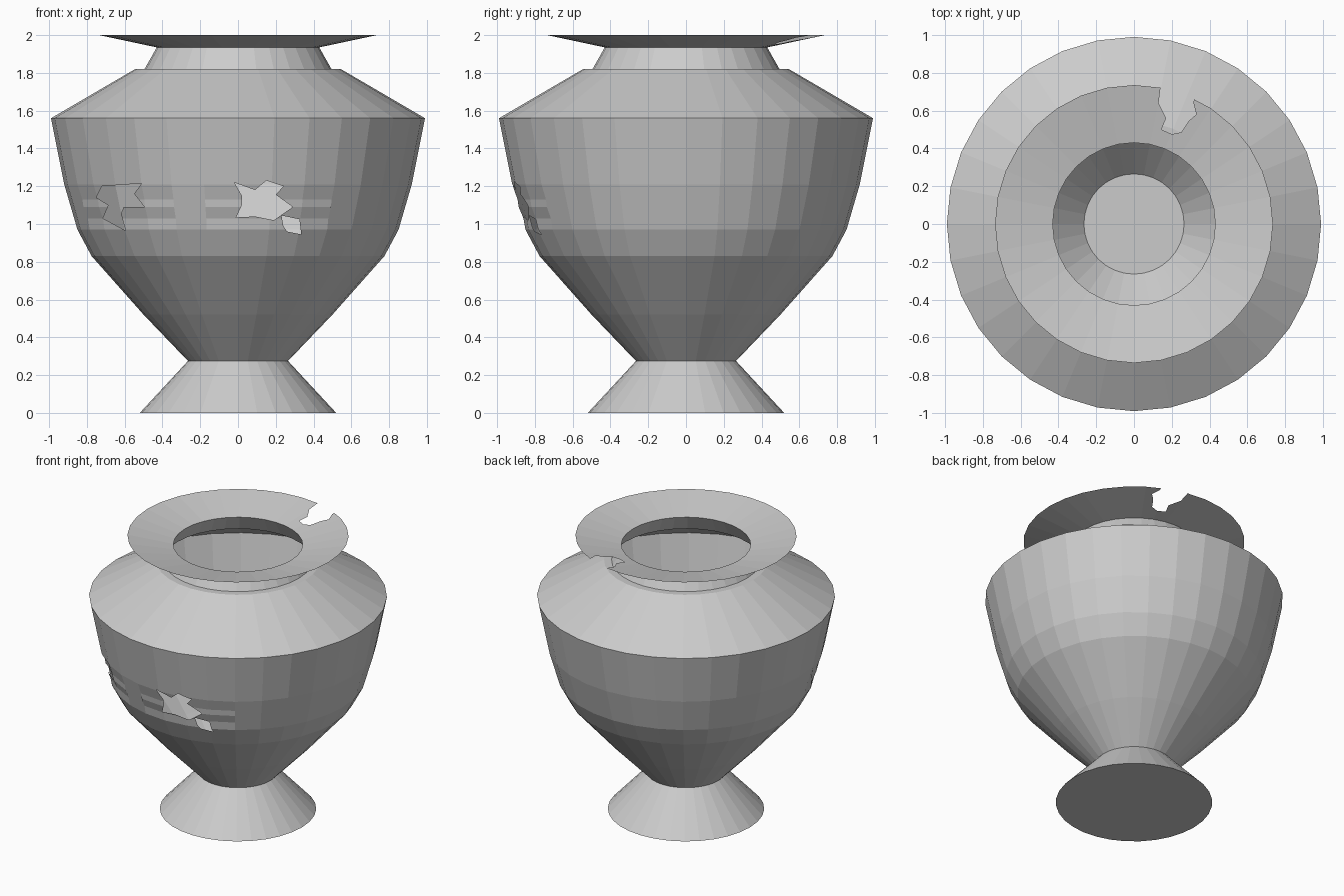
import bpy, bmesh, math
from mathutils import Vector

SIDES = 32

default = bpy.data.objects.get("Cube")
if default:
    bpy.data.objects.remove(default, do_unlink=True)

clay = bpy.data.materials.new("grey_clay")
clay.use_nodes = True
clay.diffuse_color = (0.6, 0.6, 0.6, 1)
clay.node_tree.nodes["Principled BSDF"].inputs["Base Color"].default_value = (0.6, 0.6, 0.6, 1)


def lathe(profile, cap=False):
    """Single-walled surface of revolution, listed bottom to top."""
    bm = bmesh.new()
    rings = []
    for r, z in profile:
        angles = [2 * math.pi * i / SIDES for i in range(SIDES)]
        rings.append([bm.verts.new((r * math.cos(a), r * math.sin(a), z)) for a in angles])
    for low, high in zip(rings, rings[1:]):
        for i in range(SIDES):
            j = (i + 1) % SIDES
            bm.faces.new((low[i], low[j], high[j], high[i]))
    if cap:
        bm.faces.new(rings[0][::-1])
    return bm


def finish(bm, name):
    mesh = bpy.data.meshes.new(name)
    bm.to_mesh(mesh)
    bm.free()
    mesh.materials.append(clay)
    obj = bpy.data.objects.new(name, mesh)
    bpy.context.collection.objects.link(obj)


def slice_faces(bm, faces, point, normal):
    geom = set(faces)
    for f in faces:
        geom.update(f.edges)
        geom.update(f.verts)
    bmesh.ops.bisect_plane(bm, geom=list(geom), dist=1e-5, plane_co=point, plane_no=normal)


def inside(u, v, outline):
    result = False
    for (a, b), (c, d) in zip(outline, outline[1:] + outline[:1]):
        if (b > v) != (d > v) and u < a + (v - b) * (c - a) / (d - b):
            result = not result
    return result


def break_hole(bm, outline, axis, keep):
    """Cut a jagged outline through the wall; axis is the second outline axis."""
    lo = [min(p[k] for p in outline) for k in (0, 1)]
    hi = [max(p[k] for p in outline) for k in (0, 1)]

    def place(u, v):
        co = Vector((u, 0, 0))
        co[axis] = v
        return co

    def nearby():
        found = []
        for f in bm.faces:
            if not keep(f.calc_center_median()):
                continue
            us = [v.co.x for v in f.verts]
            vs = [v.co[axis] for v in f.verts]
            if min(us) < hi[0] and max(us) > lo[0] and min(vs) < hi[1] and max(vs) > lo[1]:
                found.append(f)
        return found

    for (a, b), (c, d) in zip(outline, outline[1:] + outline[:1]):
        slice_faces(bm, nearby(), place(a, b), place(d - b, a - c))
    gone = []
    for f in nearby():
        c = f.calc_center_median()
        if inside(c.x, c[axis], outline):
            gone.append(f)
    bmesh.ops.delete(bm, geom=gone, context='FACES')


# Flared foot with closed underside
finish(lathe([(0.52, 0), (0.265, 0.275)], cap=True), "foot")

# Inner floor
finish(lathe([(0.265, 0.275), (0.001, 0.275)]), "inner_floor")

# Body with shoulder, ledge and neck
body = lathe([(0.265, 0.275), (0.5, 0.52), (0.775, 0.83), (0.85, 0.97),
              (0.92, 1.21), (0.99, 1.56), (0.545, 1.82), (0.495, 1.82), (0.43, 1.935)])

# Shallow worn bands around the broken areas
for left, right in ((-0.8, -0.36), (-0.17, 0.45)):
    for z, push in ((1.03, 0.992), (1.09, 1.006), (1.13, 0.994)):
        band = []
        for f in body.faces:
            c = f.calc_center_median()
            if c.y < 0 and left < c.x < right and 0.97 < c.z < 1.21:
                band.append(f)
        slice_faces(body, band, Vector((0, 0, z)), Vector((0, 0, 1)))
        for v in body.verts:
            if v.co.y < 0 and left - 0.1 < v.co.x < right + 0.1 and abs(v.co.z - z) < 1e-4:
                v.co.x *= push
                v.co.y *= push

# Jagged holes in the front wall
holes = [
    [(-.02, 1.22), (.09, 1.18), (.15, 1.23), (.24, 1.2), (.2, 1.155), (.29, 1.09),
     (.24, 1.055), (.19, 1.02), (.09, 1.04), (-.01, 1.035), (.02, 1.1), (.02, 1.15)],
    [(.23, 1.045), (.325, 1.025), (.335, .945), (.26, .96), (.24, .99)],
    [(-.72, 1.2), (-.51, 1.215), (-.55, 1.16), (-.495, 1.09), (-.605, 1.09), (-.62, 1.055),
     (-.595, .965), (-.715, 1.03), (-.685, 1.1), (-.75, 1.14)],
]
for outline in holes:
    break_hole(body, outline, 2, lambda c: c.y < 0 and 0.8 < c.z < 1.5)
finish(body, "body")

# Wide rim with a chipped notch at the back
rim = lathe([(0.43, 1.935), (0.735, 2)])
notch = [(.15, .8), (.14, .72), (.13, .64), (.17, .56), (.145, .5), (.2, .475),
         (.25, .485), (.29, .545), (.33, .58), (.315, .64), (.33, .8)]
break_hole(rim, notch, 1, lambda c: c.y > 0)
finish(rim, "rim")
